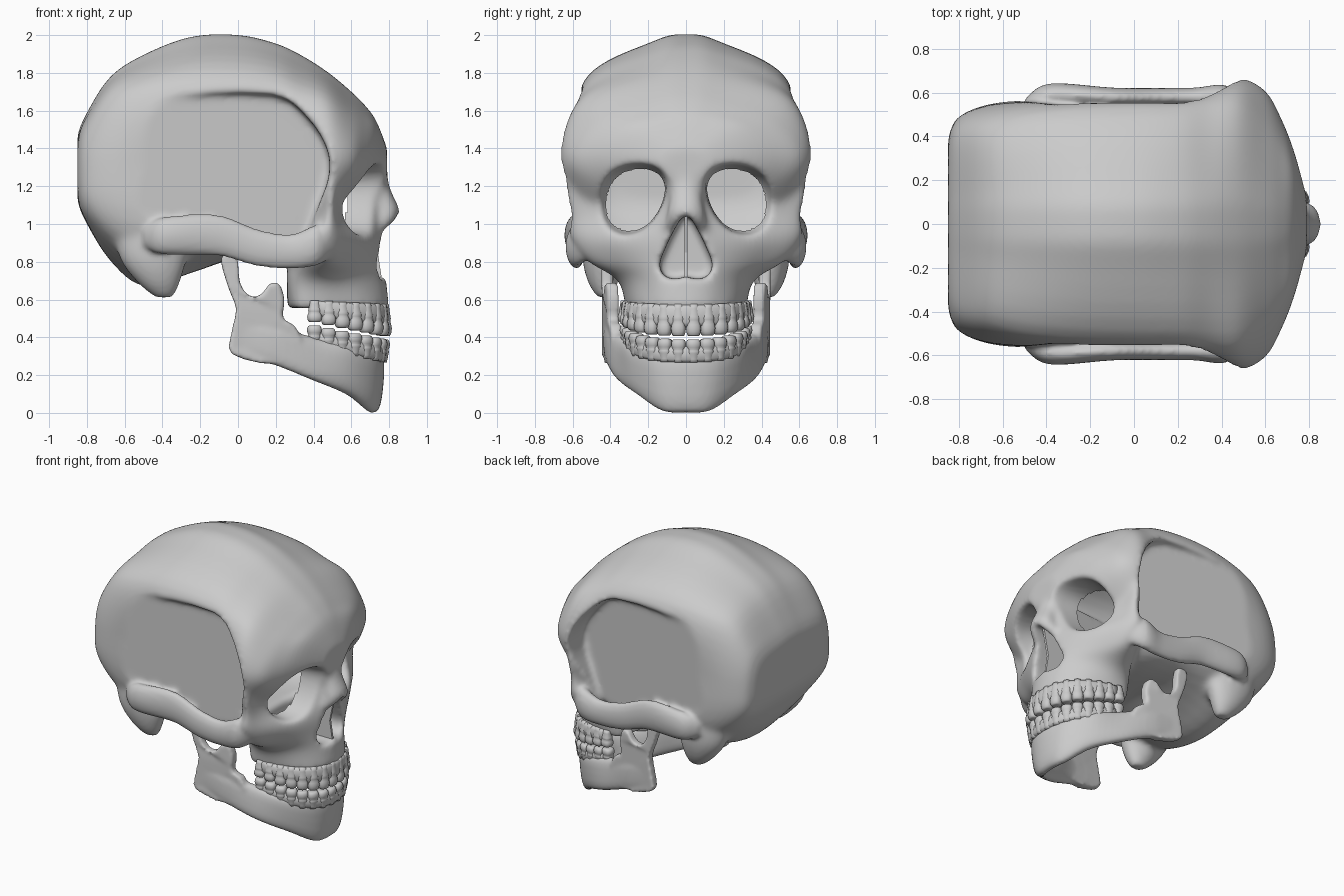
import bpy, bmesh, math
from mathutils import Vector as V

if "Cube" in bpy.data.objects:
    bpy.data.objects.remove(bpy.data.objects["Cube"])


def spline(p, k, cyclic=False):
    n, out = len(p), []
    for i in range(n if cyclic else n - 1):
        a, b, c, d = [p[j % n] if cyclic else p[min(max(j, 0), n - 1)] for j in range(i - 1, i + 3)]
        for s in range(k):
            t = s / k
            out.append(b + (c - a) * (t / 2) + (2 * a - 5 * b + 4 * c - d) * (t * t / 2)
                       + (3 * b - a - 3 * c + d) * (t ** 3 / 2))
    return out if cyclic else out + [p[-1]]


def loft(bm, rings, around=3, along=1, side=1):
    """Skin closed rings into a capped solid; side=-1 mirrors it across y."""
    rings = [spline(r, around, True) if around > 1 else r for r in rings]
    cols = [spline([r[i] for r in rings], along) for i in range(len(rings[0]))]
    n = len(cols)
    vs = [[bm.verts.new((p.x, p.y * side, p.z)) for p in row] for row in zip(*cols)]
    for a, b in zip(vs, vs[1:]):
        for i in range(n):
            bm.faces.new((a[i], a[(i + 1) % n], b[(i + 1) % n], b[i]))
    bm.faces.new(vs[0])
    bm.faces.new(vs[-1])


def sym(half):
    return half + [V((p.x, -p.y, p.z)) for p in half[-2:0:-1]]


def oval(c, u, v, n=16, power=1.0):
    f = lambda q: math.copysign(abs(q) ** power, q)
    return [V(c) + V(u) * f(math.cos(2 * math.pi * i / n)) + V(v) * f(math.sin(2 * math.pi * i / n))
            for i in range(n)]


def make(name, bm):
    bmesh.ops.recalc_face_normals(bm, faces=bm.faces[:])
    me = bpy.data.meshes.new(name)
    bm.to_mesh(me)
    bm.free()
    ob = bpy.data.objects.new(name, me)
    bpy.context.collection.objects.link(ob)
    return ob


def fuse(ob, size, smooth, cutter=None):
    """Merge overlapping solids, optionally carve, soften, and apply."""
    def remesh():
        m = ob.modifiers.new("fuse", 'REMESH')
        m.mode, m.voxel_size = 'VOXEL', size
    remesh()
    if cutter:
        m = ob.modifiers.new("carve", 'BOOLEAN')
        m.operation, m.solver, m.object = 'DIFFERENCE', 'EXACT', cutter
        remesh()
    m = ob.modifiers.new("soften", 'SMOOTH')
    m.factor, m.iterations = 0.5, smooth
    bpy.context.view_layer.update()
    dg = bpy.context.evaluated_depsgraph_get()
    me = bpy.data.meshes.new_from_object(ob.evaluated_get(dg))
    ob.modifiers.clear()
    ob.data = me


# Braincase: stations along x (x, top, shoulder y z, side y z, low y z, bottom)
bm = bmesh.new()
stations = [
    (-.85, 1.47, .33, 1.42, .39, 1.28, .33, 1.15, 1.12), (-.81, 1.57, .40, 1.51, .48, 1.28, .42, 1.06, 1.02),
    (-.68, 1.775, .45, 1.67, .54, 1.30, .47, .94, .81), (-.5, 1.895, .50, 1.73, .56, 1.32, .50, .86, .67),
    (-.25, 1.99, .53, 1.76, .56, 1.32, .52, .88, .74), (0, 2.0, .54, 1.76, .56, 1.32, .51, .88, .82),
    (.2, 1.955, .54, 1.74, .56, 1.32, .50, .87, .81), (.34, 1.89, .55, 1.69, .61, 1.32, .48, .90, .82),
    (.48, 1.80, .55, 1.65, .665, 1.33, .48, 1.03, .93), (.60, 1.70, .47, 1.57, .61, 1.34, .42, 1.14, 1.0),
    (.67, 1.63, .38, 1.53, .49, 1.36, .36, 1.2, 1.05), (.73, 1.55, .26, 1.50, .34, 1.37, .26, 1.24, 1.12),
    (.79, 1.40, .09, 1.38, .13, 1.32, .10, 1.25, 1.23)]
loft(bm, [sym([V((x, 0, t)), V((x, .3 * a, t - .13 * (t - b))), V((x, a, b)), V((x, c, d)), V((x, e, f)),
               V((x, 0, g))]) for x, t, a, b, c, d, e, f, g in stations], 6, 4)

# Midface: stations along z (z, then x y pairs from the midline outwards)
face = [(.555, .80, .765, .14, .64, .26, .42, .32, .30, .28), (.70, .785, .745, .15, .61, .29, .44, .36, .28, .28),
        (.80, .775, .735, .17, .61, .37, .47, .52, .30, .32), (.92, .78, .73, .19, .61, .43, .48, .61, .37, .50),
        (1.05, .78, .72, .14, .57, .43, .49, .615, .42, .48), (1.2, .775, .71, .13, .57, .44, .50, .64, .42, .48),
        (1.35, .785, .73, .2, .645, .42, .5, .63, .42, .48)]
loft(bm, [sym([V((xf, 0, z)), V((a, b, z)), V((c, d, z)), V((e, f, z)), V((g, h, z)), V((.26, 0, z))])
          for z, xf, a, b, c, d, e, f, g, h in face], 5, 4)

# Nasal bridge
loft(bm, [oval((x, 0, z), (a, 0, 0), (0, b, 0)) for x, z, a, b in
          [(.75, 1.3, .03, .07), (.755, 1.18, .055, .08), (.78, 1.06, .08, .1), (.75, .98, .06, .12)]], 1, 4)
# Mastoid processes
for s in (1, -1):
    loft(bm, [oval((x, y, z), (a, 0, 0), (0, b, 0)) for x, y, z, a, b in
              [(-.46, .44, 1.0, .2, .1), (-.45, .445, .82, .18, .105), (-.42, .44, .69, .115, .08),
               (-.39, .43, .61, .05, .04)]], 1, 4, s)
skull = make("skull", bm)

# Cutter: temple hollows, eye sockets, nose opening
bm = bmesh.new()
temple = [(-.65, 1.5), (-.5, 1.65), (-.2, 1.69), (.2, 1.68), (.37, 1.56), (.47, 1.4), (.48, 1.25), (.42, 1.08),
          (.36, .9), (.3, .65), (-.2, .65), (-.35, .95), (-.6, 1.15)]
socket = [(.11, 1.2), (.16, 1.28), (.28, 1.3), (.4, 1.25), (.46, 1.12), (.43, 1.0), (.33, .95), (.22, .98), (.14, 1.08)]
for s in (1, -1):
    loft(bm, [[V((x, y0 - .1 * (x + .6), z)) for x, z in temple] for y0 in (.57, 1.1)], 4, 1, s)
    loft(bm, [[V((x, cy + (y - .28) * k, 1.13 + (z - 1.13) * k)) for y, z in socket]
              for x, cy, k in [(.5, .265, .9), (.6, .28, 1.0), (.72, .285, 1.08), (.95, .28, 1.25)]], 4, 1, s)
pear = [(0, 1.05), (.05, .99), (.11, .87), (.14, .78), (.11, .72), (.04, .71), (0, .725)]
loft(bm, [sym([V((x, y, z)) for y, z in pear]) for x in (.6, 1)], 3)
cutter = make("cutter", bm)
cutter.hide_render = True
fuse(skull, .015, 8, cutter)
bpy.data.objects.remove(cutter)

# Cheek arches, fused on after carving (x, y, z, half thickness, half height)
bm = bmesh.new()
bm.from_mesh(skull.data)
arch = [(-.5, .54, .93, .03, .05), (-.43, .58, .935, .05, .09), (-.33, .59, .94, .054, .105),
        (-.1, .58, .94, .044, .11), (.1, .58, .875, .042, .1), (.28, .58, .855, .044, .092),
        (.42, .575, .89, .06, .11), (.52, .49, .92, .06, .08)]
for s in (1, -1):
    loft(bm, [oval((x, y, z), (0, a, 0), (0, 0, b)) for x, y, z, a, b in arch], 1, 4, s)
bm.to_mesh(skull.data)
bm.free()
fuse(skull, .014, 6)

# Open the backs of the eye sockets into the hollow skull
bm = bmesh.new()
bm.from_mesh(skull.data)
back = []
for f in bm.faces:
    c = f.calc_center_median()
    if .485 < c.x < .606 - .21 * abs(c.y) and .06 < abs(c.y) < .43 and .94 < c.z < 1.31:
        back.append(f)
bmesh.ops.delete(bm, geom=back, context='FACES')
bm.to_mesh(skull.data)
bm.free()

# Nasal septum
bm = bmesh.new()
loft(bm, [[V((x, y, z)) for x, z in [(.59, .72), (.76, .72), (.74, .85), (.78, 1.05), (.59, 1.05)]]
          for y in (-.008, .008)], 1)
septum = make("nasal_septum", bm)

# Lower jaw: body (low point, high point, half thickness) swept side to side, plus upright branches
bm = bmesh.new()
body = [((0, .41, .31), (.02, .412, .5), .03), ((.2, .395, .25), (.22, .39, .455), .036),
        ((.4, .345, .17), (.4, .325, .40), .042), ((.58, .25, .095), (.57, .28, .355), .042),
        ((.69, .125, .01), (.70, .165, .32), .042), ((.715, 0, .0), (.742, 0, .31), .042)]
flip = lambda p: (p[0], -p[1], p[2])
path = body + [(flip(a), flip(b), t) for a, b, t in body[-2::-1]]
rings = []
for a, b, t in path:
    a, b = V(a), V(b)
    out = V((max(0, a.x - .3), a.y, 0)).normalized()
    rings.append(oval((a + b) / 2, (b - a) / 2, out * t, 20, .7))
loft(bm, rings, 1, 5)
ramus = [(-.03, .31), (-.035, .42), (-.01, .55), (-.05, .66), (-.09, .82), (-.01, .84), (.01, .69), (.06, .62),
         (.12, .625), (.17, .685), (.22, .68), (.245, .6), (.24, .5), (.3, .46), (.33, .36), (.2, .26)]
for s in (1, -1):
    loft(bm, [[V((x, y - .22 * max(0, x - .1), z)) for x, z in ramus] for y in (.385, .447)], 3, 1, s)
jaw = make("lower_jaw", bm)
fuse(jaw, .012, 6)


# Teeth: rows of rounded pegs in a gum ridge following the dental arch
def teeth(name, inset, upper):
    def span(x):
        bite = .487 - .2 * (x - .36)
        if upper:
            return bite + .11 + .15 * (x - .36), bite + .002
        return bite - .125 - .03 * (x - .36), bite - .014

    line = spline([V(p) for p in [(.78, 0, 0), (.76, .12, 0), (.69, .225, 0), (.56, .295, 0), (.37, .328, 0)]], 20)
    dist = [0]
    for a, b in zip(line, line[1:]):
        dist.append(dist[-1] + (b - a).length)
    step = dist[-1] / 8
    bm = bmesh.new()
    half = []
    for i in range(1, len(line), 8):
        p, t = line[i], (line[i] - line[i - 1]).normalized()
        o = V((t.y, -t.x, 0))
        root, tip = span(p.x)
        low = root + (tip - root) * .72
        c = p - o * (inset + .005)
        half.append(oval((c.x, c.y, (root + low) / 2), (0, 0, abs(root - low) / 2), o * .03, 12, .7))
    mirrored = [[V((q.x, -q.y, q.z)) for q in r] for r in half]
    loft(bm, mirrored[::-1] + half, 1, 2)
    for k in range(8):
        i = next(j for j, d in enumerate(dist) if d >= (k + .5) * step)
        p, t = line[i], (line[i] - line[i - 1]).normalized()
        o = V((t.y, -t.x, 0))
        c = p - o * inset
        root, tip = span(p.x)
        prof = [(0, .6), (.3, .78), (.45, .9), (.55, .85), (.75, 1.05), (.95, .9), (1, .6)]
        for s in (1, -1):
            loft(bm, [oval((c.x, c.y, root + (tip - root) * h), t * .038 * r, o * .037 * r, 12, .75)
                      for h, r in prof], 1, 2, s)
    return make(name, bm)


upper = teeth("upper_teeth", 0, True)
lower = teeth("lower_teeth", .01, False)

for ob in (skull, jaw, upper, lower):
    for poly in ob.data.polygons:
        poly.use_smooth = True
